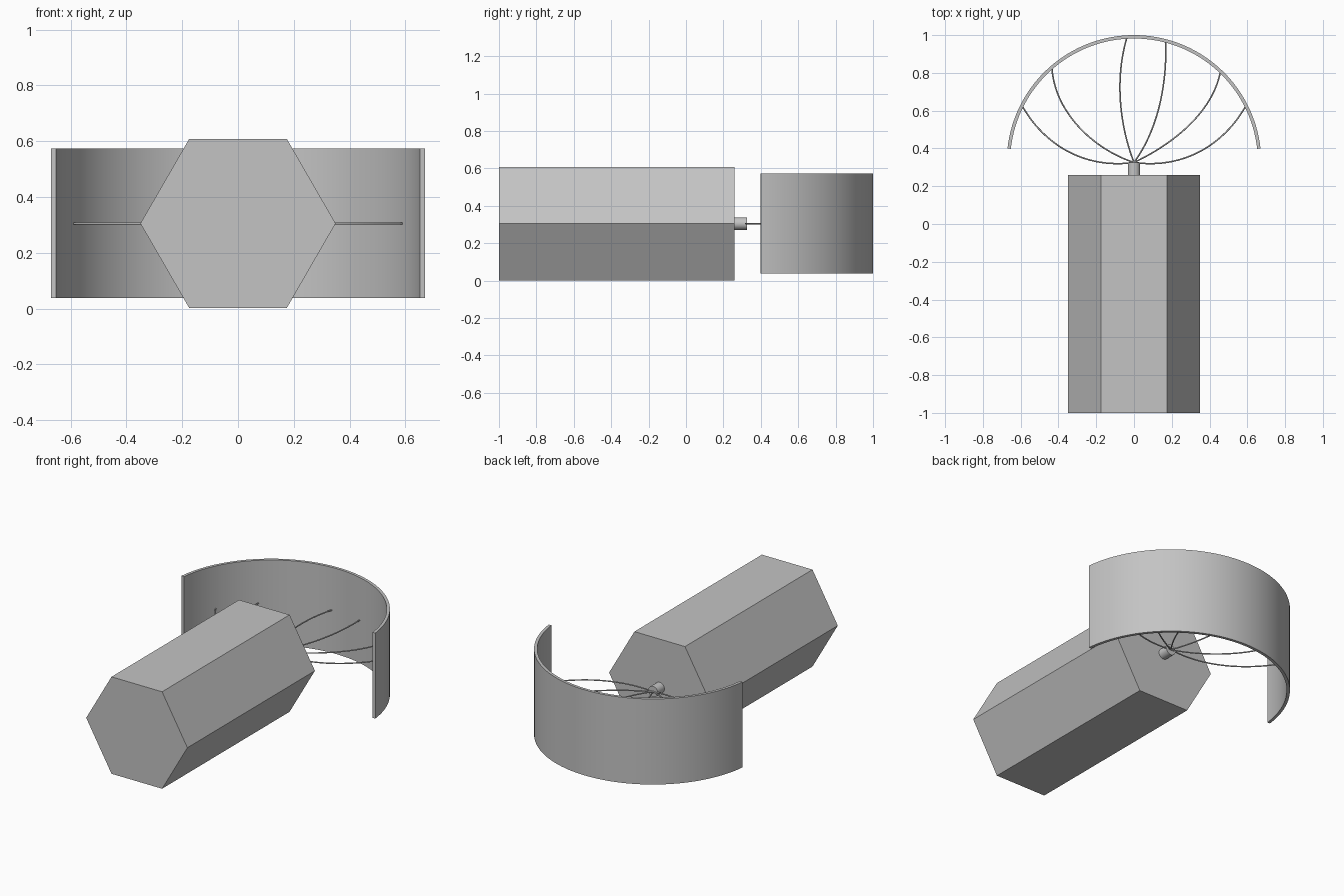
import bpy, bmesh, math
from mathutils import Vector

cube = bpy.data.objects.get("Cube")
if cube:
    bpy.data.objects.remove(cube, do_unlink=True)

AXIS_Z = 0.305
HUB_Y = 0.326

grey = bpy.data.materials.new("plain_grey")
grey.use_nodes = True
GREY = (0.55, 0.55, 0.55, 1)
grey.diffuse_color = GREY
grey.node_tree.nodes["Principled BSDF"].inputs["Base Color"].default_value = GREY


def smooth(obj):
    bpy.ops.object.select_all(action="DESELECT")
    obj.select_set(True)
    bpy.context.view_layer.objects.active = obj
    bpy.ops.object.shade_smooth_by_angle(angle=math.radians(30))


def prism(name, sides, radius, y0, y1):
    """Regular prism lying along y, with a corner pointing to +x."""
    bm = bmesh.new()
    ring = []
    for i in range(sides):
        a = math.tau * i / sides
        ring.append(bm.verts.new((radius * math.cos(a), y0, AXIS_Z + radius * math.sin(a))))
    face = bm.faces.new(ring)
    return extrude(name, bm, face, (0, y1 - y0, 0))


def extrude(name, bm, face, offset):
    out = bmesh.ops.extrude_face_region(bm, geom=[face], use_keep_orig=True)
    moved = [v for v in out["geom"] if isinstance(v, bmesh.types.BMVert)]
    bmesh.ops.translate(bm, verts=moved, vec=Vector(offset))
    bmesh.ops.recalc_face_normals(bm, faces=bm.faces)
    mesh = bpy.data.meshes.new(name)
    bm.to_mesh(mesh)
    bm.free()
    obj = bpy.data.objects.new(name, mesh)
    bpy.context.collection.objects.link(obj)
    mesh.materials.append(grey)
    return obj


# Hexagonal body and the round hub on its back
prism("hexagonal_body", 6, 0.35, -1.0, 0.26)
smooth(prism("hub", 32, 0.033, 0.26, HUB_Y))

# Curved shield: thin arc band around the hub
START = math.radians(6.3)
STEPS = 64
angles = [START + (math.pi - 2 * START) * i / STEPS for i in range(STEPS + 1)]
bm = bmesh.new()
outline = [(0.674, a) for a in angles] + [(0.656, a) for a in reversed(angles)]
verts = [bm.verts.new((r * math.cos(a), HUB_Y + r * math.sin(a), 0.038)) for r, a in outline]
smooth(extrude("curved_shield", bm, bm.faces.new(verts), (0, 0, 0.535)))

# Bent wires from the hub to the shield: two handles and the end point
wires = {
    "outer_right": ((-0.25, 0.29), (-0.47, 0.41), (-0.592, 0.625)),
    "middle_right": ((-0.20, 0.39), (-0.42, 0.58), (-0.435, 0.83)),
    "inner_right": ((-0.08, 0.53), (-0.10, 0.78), (-0.038, 0.985)),
    "inner_left": ((0.12, 0.49), (0.175, 0.72), (0.168, 0.965)),
    "middle_left": ((0.22, 0.43), (0.42, 0.60), (0.458, 0.81)),
    "outer_left": ((0.25, 0.29), (0.47, 0.41), (0.592, 0.625)),
}
for name, (h1, h2, end) in wires.items():
    curve = bpy.data.curves.new(name + "_wire", "CURVE")
    curve.dimensions = "3D"
    curve.bevel_depth = 0.004
    curve.bevel_resolution = 2
    curve.resolution_u = 24
    curve.use_fill_caps = True
    spline = curve.splines.new("BEZIER")
    spline.bezier_points.add(1)
    a, b = spline.bezier_points
    for p in (a, b):
        p.handle_left_type = p.handle_right_type = "FREE"
    a.co = a.handle_left = (0, HUB_Y, AXIS_Z)
    a.handle_right = (*h1, AXIS_Z)
    b.handle_left = (*h2, AXIS_Z)
    b.co = b.handle_right = (*end, AXIS_Z)
    curve.materials.append(grey)
    bpy.context.collection.objects.link(bpy.data.objects.new(name + "_wire", curve))
